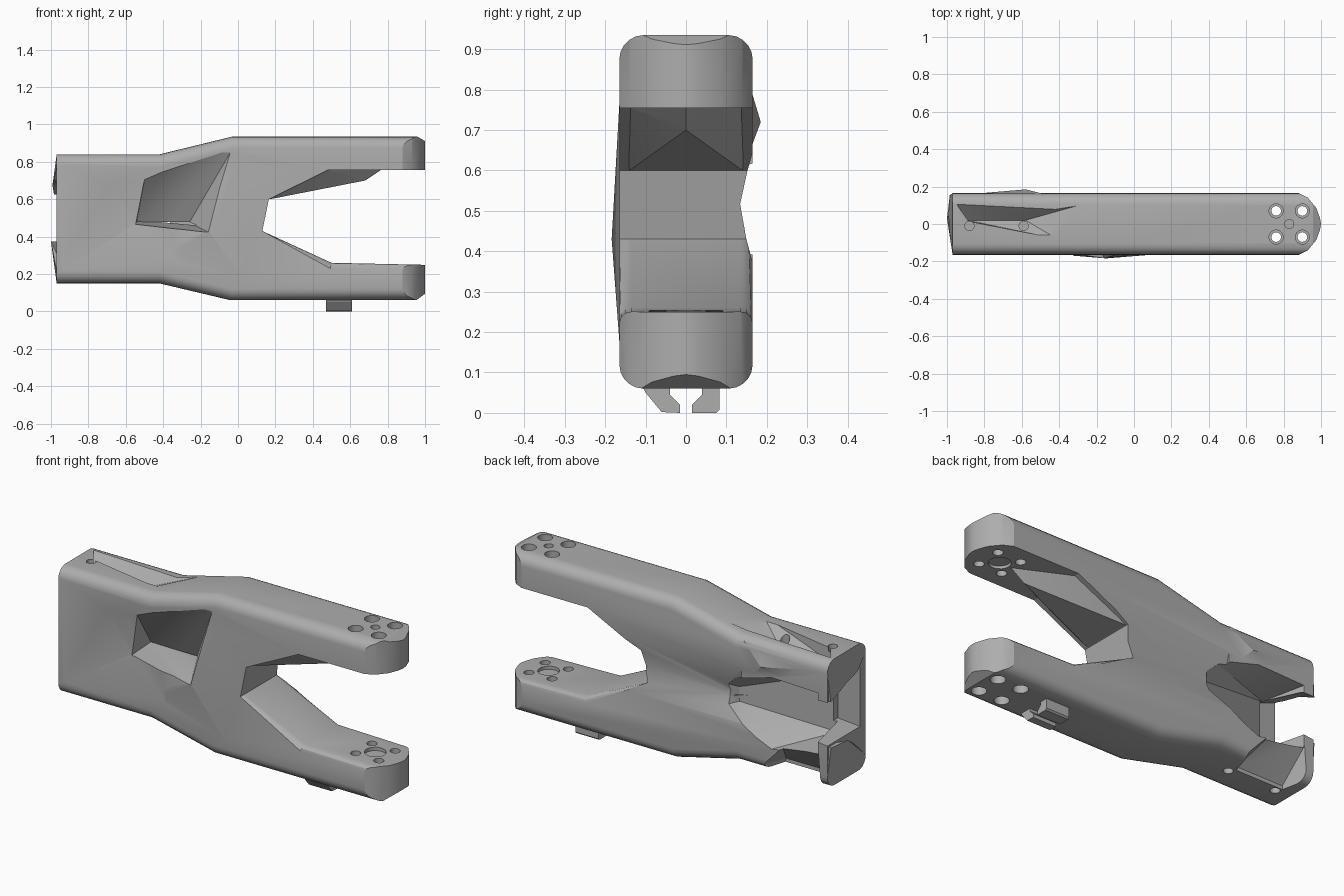
import bpy
import bmesh
from mathutils import Matrix

old = bpy.data.objects.get("Cube")
if old:
    bpy.data.objects.remove(old, do_unlink=True)

grey = bpy.data.materials.new("cast_grey")
grey.use_nodes = True
COLOUR = (0.42, 0.42, 0.42, 1)
grey.diffuse_color = COLOUR
grey.node_tree.nodes["Principled BSDF"].inputs["Base Color"].default_value = COLOUR
HALF = 0.165


def make(name, bm):
    bmesh.ops.recalc_face_normals(bm, faces=bm.faces)
    mesh = bpy.data.meshes.new(name)
    bm.to_mesh(mesh)
    bm.free()
    mesh.materials.append(grey)
    obj = bpy.data.objects.new(name, mesh)
    bpy.context.collection.objects.link(obj)
    return obj


def prism(points, shift):
    bm = bmesh.new()
    face = bm.faces.new([bm.verts.new(p) for p in points])
    ext = bmesh.ops.extrude_face_region(bm, geom=[face])
    moved = [v for v in ext["geom"] if isinstance(v, bmesh.types.BMVert)]
    bmesh.ops.translate(bm, vec=shift, verts=moved)
    bmesh.ops.recalc_face_normals(bm, faces=bm.faces)
    return bm


def hull(name, points):
    bm = bmesh.new()
    for p in points:
        bm.verts.new(p)
    bmesh.ops.convex_hull(bm, input=bm.verts)
    loose = [v for v in bm.verts if not v.link_faces]
    bmesh.ops.delete(bm, geom=loose, context="VERTS")
    return make(name, bm)


def drill(x, y, z0, z1, r):
    bm = bmesh.new()
    bmesh.ops.create_cone(bm, cap_ends=True, segments=14, radius1=r, radius2=r,
                          depth=z1 - z0,
                          matrix=Matrix.Translation((x, y, (z0 + z1) / 2)))
    return make("hole_cutter", bm)


def combine(obj, other, operation="DIFFERENCE"):
    mod = obj.modifiers.new("shape", "BOOLEAN")
    mod.operation, mod.object, mod.solver = operation, other, "EXACT"
    bpy.context.view_layer.update()
    graph = bpy.context.evaluated_depsgraph_get()
    result = bpy.data.meshes.new_from_object(obj.evaluated_get(graph))
    obj.modifiers.clear()
    obj.data = result
    bpy.data.objects.remove(other, do_unlink=True)


# Forked body: side profile pushed through the width, long edges rounded
side = [(-.97, .15), (-.42, .15), (-.04, .06), (1.1, .06), (1.1, .247),
        (.5, .26), (.13, .43), (.165, .6),
        (.48, .755), (1.1, .755), (1.1, .935), (-.03, .935), (-.42, .84), (-.97, .84)]
bm = prism([(x, -HALF, z) for x, z in side], (0, 2 * HALF, 0))


def bevel_long(rule, width, segments):
    found = []
    for e in bm.edges:
        a, b = (v.co for v in e.verts)
        mid = (a + b) / 2
        if abs(abs(mid.y) - HALF) < .001 and abs(a.x - b.x) > .01 and rule(mid):
            found.append(e)
    bmesh.ops.bevel(bm, geom=found, offset=width, segments=segments,
                    profile=.5, affect="EDGES")


bevel_long(lambda m: m.x < .1 or m.z < .2 or m.z > .8, .06, 5)
bevel_long(lambda m: m.x > .1 and .2 < m.z < .5, .03, 3)
body = make("fork_body", bm)

# Rounded tips in plan
half_tip = [(.86, HALF + .01), (.93, .14), (.975, .085), (.995, .03)]
plan = [(-1.1, -.3), (.8, -.3), (.8, -HALF - .01)]
plan += [(x, -y) for x, y in half_tip] + [(1, 0)] + half_tip[::-1]
plan += [(.8, HALF + .01), (.8, .3), (-1.1, .3)]
combine(body, make("plan", prism([(x, y, -.2) for x, y in plan], (0, 0, 1.4))), "INTERSECT")

# Chamfered outer corners of the tips
for corner in ([(.94, .05), (1.02, .11), (1.1, .05)], [(.94, .945), (1.02, .9), (1.1, .945)]):
    combine(body, make("tip_chamfer", prism([(x, -.3, z) for x, z in corner], (0, .6, 0))))

# Gusset under the upper arm, bulges on both sides
combine(body, hull("gusset", [(.17, -.14, .6), (.17, .14, .6), (.68, 0, .7), (.77, 0, .76),
                              (.46, -.15, .76), (.46, .15, .76), (.2, 0, .76)]), "UNION")
combine(body, hull("front_bulge", [(-.15, -.184, .43), (-.4, -.163, .3), (.11, -.163, .5),
                                   (0, -.163, .8), (.05, -.163, .15), (-.1, -.1, .45)]), "UNION")
combine(body, hull("back_bulge", [(-.58, .185, .72), (-.93, .155, .78), (-.46, .155, .82),
                                  (-.47, .14, .6), (-.85, .14, .66)]), "UNION")

# End flaps, mirrored about mid height
for s in (-1, 1):
    pts = [(-.97, -.163, .28), (-.97, .163, .28), (-.97, -.105, .342), (-.97, .105, .342),
           (-1, .03, .12), (-.985, .155, .12), (-.94, .15, .12), (-.94, -.16, .25)]
    combine(body, hull("flap", [(x, y, .495 + s * z) for x, y, z in pts]), "UNION")

# Front: shallow dent, then deep wedge pocket and its slot
combine(body, hull("dent", [(-.96, -.168, .8), (-.96, -.168, .2), (-.3, -.168, .25),
                            (-.4, -.168, .78), (-.69, -.145, .68), (-.54, -.135, .48)]))
combine(body, hull("pocket", [(-.49, -.2, .76), (0, -.2, .92), (-.15, -.2, .42),
                              (-.55, -.2, .46), (-.54, .02, .48), (-.26, .02, .475)]))
combine(body, hull("slot", [(x, y, z) for y in (-.1, .1)
                            for x, z in ((-.42, .478), (-.26, .478), (-.22, .46))]))

# Back: crease toward the fork, cavity, open end
combine(body, hull("crease", [(.25, .168, .66), (-.45, .168, .68), (-.45, .168, .36),
                              (.25, .168, .36), (.25, .138, .52), (-.45, .11, .5),
                              (-.1, .2, .5)]))
combine(body, hull("cavity", [(-.92, .2, .32), (-.92, .2, .66), (-.6, .2, .67), (-.28, .2, .58),
                              (-.32, .2, .44), (-.6, .2, .27), (-.86, -.08, .34),
                              (-.86, -.08, .66), (-.66, .04, .6), (-.66, .04, .4),
                              (-.38, .08, .52), (-.38, .08, .44)]))
combine(body, hull("open_end", [(-1.1, .25, .37), (-1.1, .25, .58), (-1.1, -.125, .37),
                                (-1.1, -.125, .76), (-.84, .25, .4), (-.84, .25, .58),
                                (-.84, -.11, .4), (-.84, -.11, .66)]))

# Sloped cut under the back of the lower wall
combine(body, hull("lower_cut", [(-.57, .2, .1), (-.57, .2, .18), (-.94, .2, .1),
                                 (-.92, .2, .37), (-.72, .2, .34), (-.6, .02, .1),
                                 (-.9, .02, .1), (-.62, .02, .17), (-.9, .02, .17)]))

# Wedge groove along the top and bolt holes
combine(body, hull("groove", [(-.95, .11, .845), (-.26, .11, .885), (-.89, .02, .765),
                              (-.58, .02, .765), (-.88, .01, .9), (-.58, .01, .9),
                              (-.41, -.08, .86), (-.26, .11, .95), (-.95, .11, .9)]))
for x in (-.88, -.59):
    for z0, z1 in ((.05, .3), (.7, 1)):
        combine(body, drill(x, -.01, z0, z1, .025))
for x in (.76, .9):
    for y in (-.07, .07):
        combine(body, drill(x, y, 0, .4, .026))
        combine(body, drill(x, y, .6, 1, .026))
        combine(body, drill(x, y, .88, 1, .038))
        combine(body, drill(x, y, 0, .11, .038))
combine(body, drill(.83, 0, .87, 1, .024))
combine(body, drill(.83, 0, .235, .4, .055))
combine(body, drill(.83, 0, .6, .77, .055))

bpy.ops.object.select_all(action="DESELECT")
body.select_set(True)
bpy.context.view_layer.objects.active = body
bpy.ops.object.shade_smooth_by_angle(angle=0.45)

# Cable clip: two facing hooks under the lower arm
hook = [(-.11, .07), (-.1, .05), (-.06, .002), (-.015, 0), (-.015, .02), (-.04, .045), (-.04, .07)]
make("clip_front", prism([(.47, y, z) for y, z in hook], (.14, 0, 0)))
hook = [(.083, .07), (.083, .008), (.075, 0), (.015, 0), (.015, .02), (.04, .045), (.04, .07)]
make("clip_back", prism([(.47, y, z) for y, z in hook], (.14, 0, 0)))
